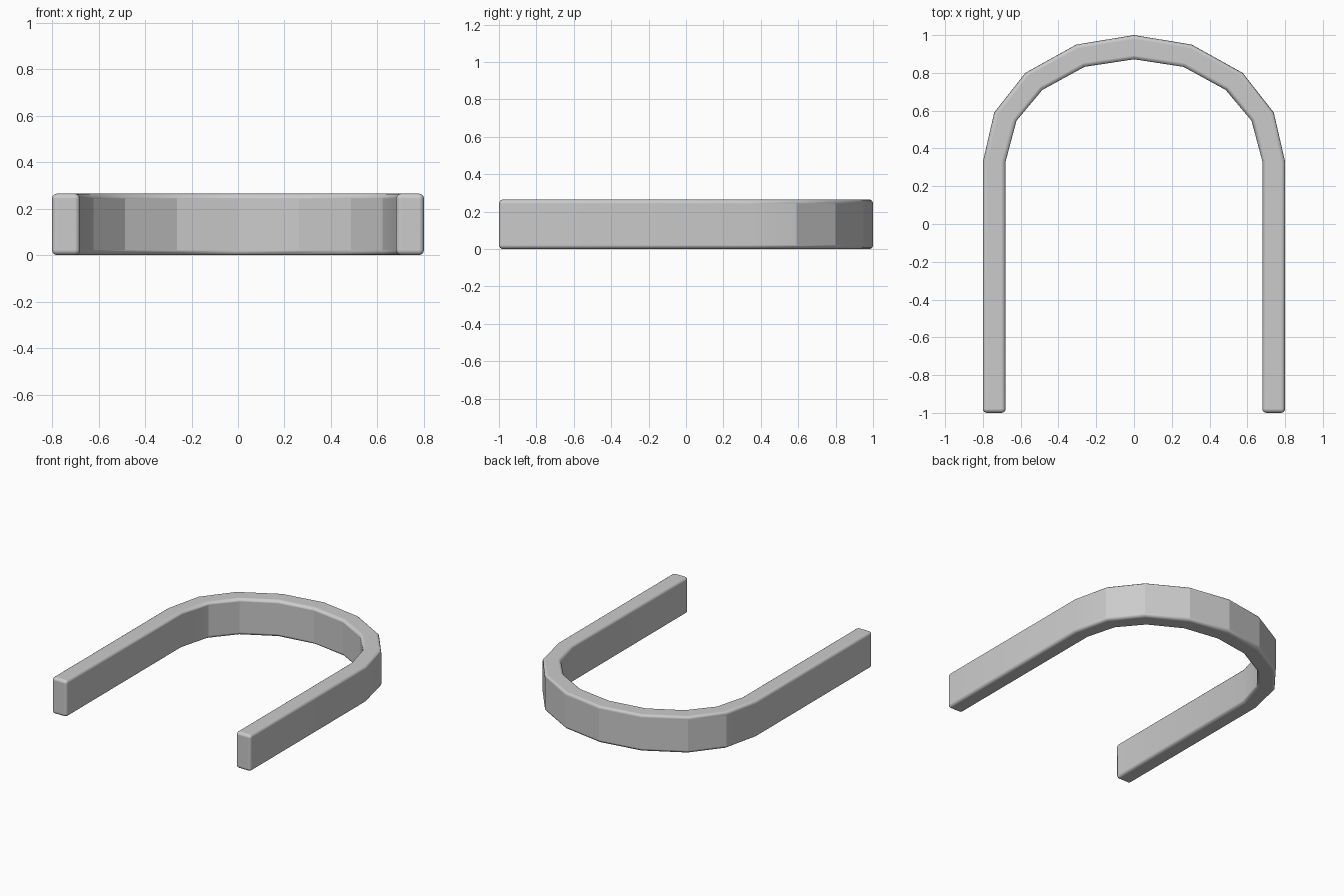
import bpy, bmesh

if "Cube" in bpy.data.objects:
    bpy.data.objects.remove(bpy.data.objects["Cube"])

HEIGHT = 0.265
# Half outlines from the leg end to the crown of the arch
outer = [(0.80, -1.0), (0.80, 0.33), (0.74, 0.59), (0.575, 0.80), (0.305, 0.95), (0, 1.0)]
inner = [(0.68, -1.0), (0.68, 0.33), (0.622, 0.547), (0.485, 0.71), (0.262, 0.832), (0, 0.872)]


def mirrored(half):
    return half + [(-x, y) for x, y in reversed(half[:-1])]


# Horseshoe band: four-cornered section swept along the outlines
bm = bmesh.new()
rings = []
for o, i in zip(mirrored(outer), mirrored(inner)):
    rings.append([bm.verts.new((*p, z)) for p, z in
                  ((o, 0), (o, HEIGHT), (i, HEIGHT), (i, 0))])
for a, b in zip(rings, rings[1:]):
    for k in range(4):
        n = (k + 1) % 4
        bm.faces.new((a[k], a[n], b[n], b[k]))
bm.faces.new(rings[0])
bm.faces.new(rings[-1])
bmesh.ops.recalc_face_normals(bm, faces=bm.faces[:])

# Smooth rounded rims, crisp facets around the bend
for f in bm.faces:
    f.smooth = True
for e in bm.edges:
    a, b = e.verts
    if abs(a.co.z - b.co.z) > 0.1 and a.co.y > 0.4:
        e.smooth = False

mesh = bpy.data.meshes.new("u_shaped_band")
bm.to_mesh(mesh)
bm.free()
band = bpy.data.objects.new("u_shaped_band", mesh)
bpy.context.collection.objects.link(band)

# Rounded rims and leg ends
bevel = band.modifiers.new("rounded_edges", 'BEVEL')
bevel.width = 0.022
bevel.segments = 4
bevel.limit_method = 'ANGLE'
bevel.angle_limit = 0.8
bevel.harden_normals = True
